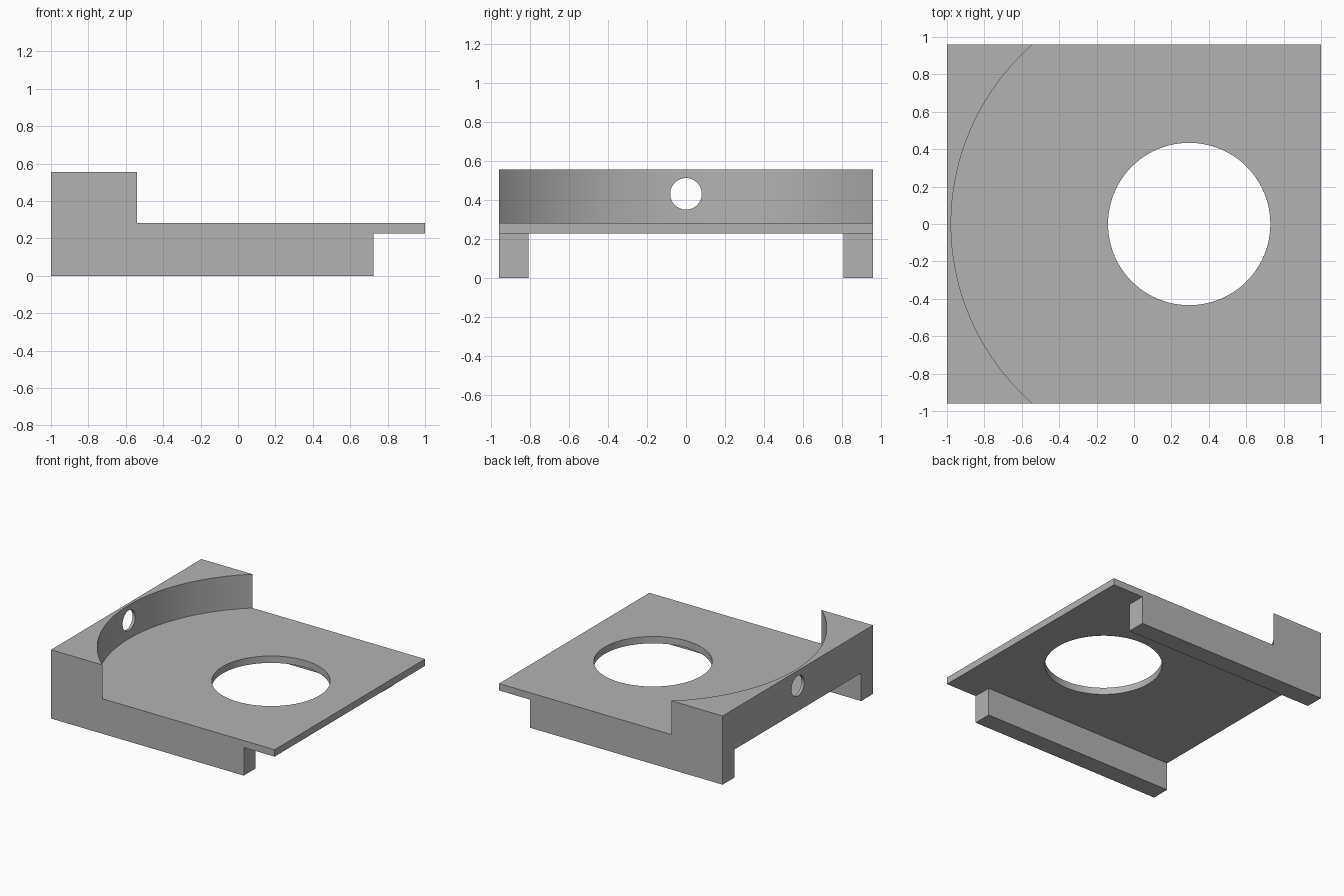
import bpy
from math import pi, radians

default = bpy.data.objects.get("Cube")
if default:
    bpy.data.objects.remove(default, do_unlink=True)

HALF_Y = 0.96      # half width of the bracket
TOP = 0.556        # top of the raised wall
PLATE_TOP = 0.283
PLATE_BOTTOM = 0.227
RAIL_INNER = 0.81  # inner side of the rails
RAIL_END = 0.724
CENTRE = 0.295     # shared axis of the bore and the curved wall


def box(name, low, high):
    bpy.ops.mesh.primitive_cube_add(size=1)
    ob = bpy.context.object
    ob.name = name
    ob.location = [(a + b) / 2 for a, b in zip(low, high)]
    ob.scale = [b - a for a, b in zip(low, high)]
    bpy.ops.object.transform_apply(location=True, rotation=True, scale=True)
    return ob


def cylinder(name, radius, depth, location, sides, rotation=(0, 0, 0)):
    bpy.ops.mesh.primitive_cylinder_add(vertices=sides, radius=radius, depth=depth,
                                        location=location, rotation=rotation)
    ob = bpy.context.object
    ob.name = name
    return ob


def cut(target, cutter):
    cutter.hide_render = True
    mod = target.modifiers.new("cut", 'BOOLEAN')
    mod.operation = 'DIFFERENCE'
    mod.solver = 'EXACT'
    mod.object = cutter
    bpy.ops.object.select_all(action='DESELECT')
    bpy.context.view_layer.objects.active = target
    target.select_set(True)
    bpy.ops.object.modifier_apply(modifier=mod.name)
    bpy.data.objects.remove(cutter, do_unlink=True)


# Solid blank for the whole bracket
bracket = box("bracket", (-1, -HALF_Y, 0), (1, HALF_Y, TOP))

# Curved recess that leaves the raised wall
cut(bracket, cylinder("recess_cutter", 1.273, 1, (CENTRE, 0, PLATE_TOP + 0.5), 192))

# Channel between the rails, then the overhang beyond their ends
cut(bracket, box("channel_cutter", (-2, -RAIL_INNER, -1), (2, RAIL_INNER, PLATE_BOTTOM)))
cut(bracket, box("overhang_cutter", (RAIL_END, -2, -1), (2, 2, PLATE_BOTTOM)))

# Large bore through the plate and small hole through the wall
cut(bracket, cylinder("bore_cutter", 0.434, 2, (CENTRE, 0, 0), 96))
cut(bracket, cylinder("pin_hole_cutter", 0.081, 1, (-1, 0, 0.432), 48, (0, pi / 2, 0)))

# Plain grey finish
grey = bpy.data.materials.new("plain grey")
grey.use_nodes = True
colour = (0.45, 0.45, 0.45, 1)
grey.diffuse_color = colour
grey.node_tree.nodes["Principled BSDF"].inputs["Base Color"].default_value = colour
bracket.data.materials.clear()
bracket.data.materials.append(grey)

bpy.context.view_layer.objects.active = bracket
bracket.select_set(True)
bpy.ops.object.shade_smooth_by_angle(angle=radians(30))
